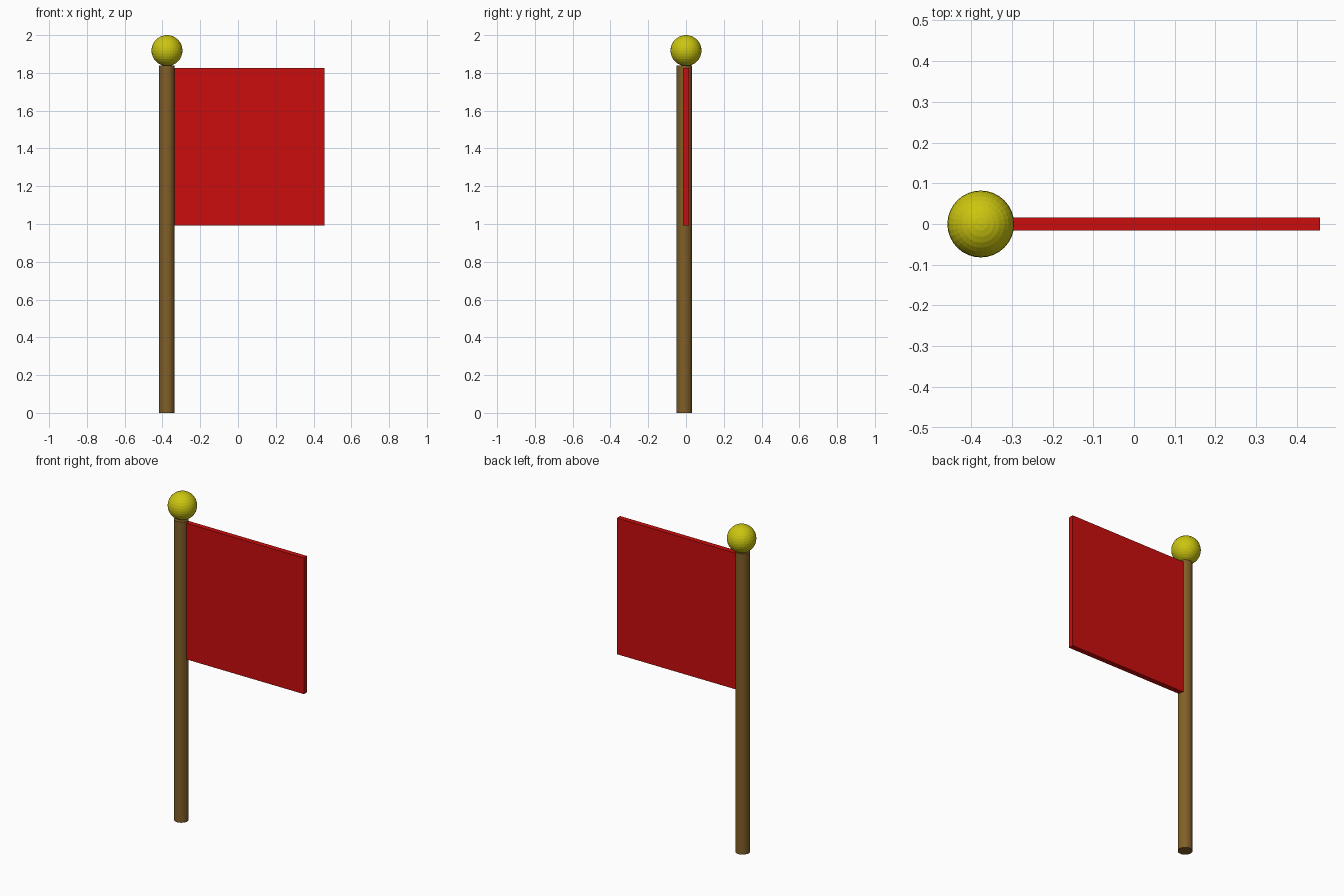
import bpy

if "Cube" in bpy.data.objects:
    bpy.data.objects.remove(bpy.data.objects["Cube"])


def paint(obj, name, color):
    obj.name = name
    mat = bpy.data.materials.new(name + "_paint")
    mat.diffuse_color = (*color, 1)
    mat.use_nodes = True
    mat.node_tree.nodes["Principled BSDF"].inputs["Base Color"].default_value = mat.diffuse_color
    obj.data.materials.append(mat)


# Wooden pole, set slightly forward of the flag
bpy.ops.mesh.primitive_cylinder_add(vertices=32, radius=0.041, depth=1.838,
                                    location=(-0.377, -0.009, 0.919))
paint(bpy.context.object, "pole", (0.22, 0.115, 0.02))

# Ball finial resting on the pole
bpy.ops.mesh.primitive_uv_sphere_add(segments=32, ring_count=16, radius=0.082,
                                     location=(-0.376, 0, 1.918))
paint(bpy.context.object, "ball_finial", (0.6, 0.56, 0.005))

# Square flag panel, its inner edge buried in the pole
bpy.ops.mesh.primitive_cube_add(size=1, location=(0.041, 0, 1.409))
flag = bpy.context.object
flag.scale = (0.832, 0.032, 0.832)
bpy.ops.object.transform_apply(location=False, rotation=False, scale=True)
paint(flag, "flag", (0.6, 0.004, 0.004))
